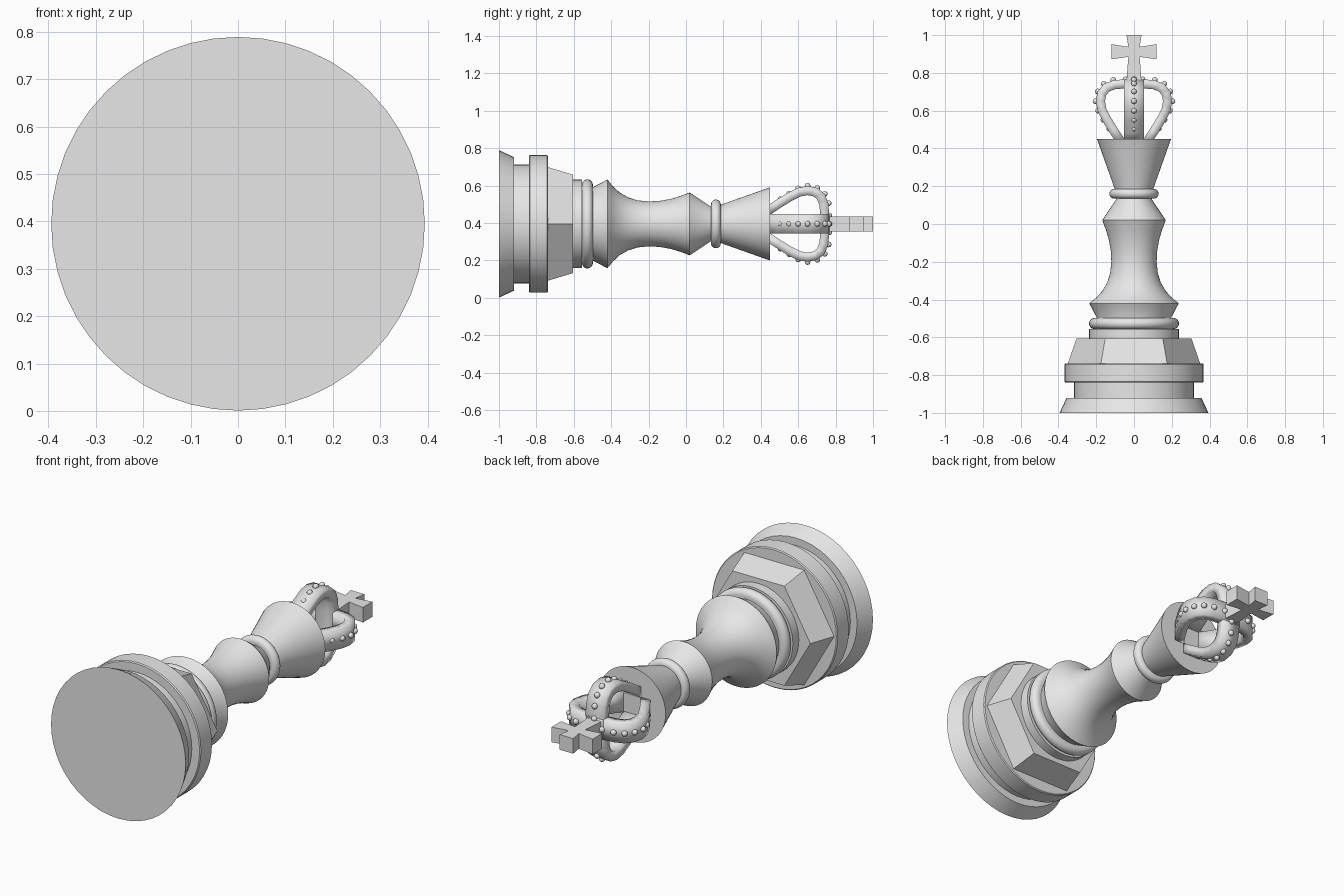
import bpy, bmesh, math
from mathutils import Matrix, Vector

cube = bpy.data.objects.get("Cube")
if cube:
    bpy.data.objects.remove(cube, do_unlink=True)

AXIS_Z = 0.395          # height of the long axis, which runs along y
LIFT = Matrix.Translation((0, 0, AXIS_Z))

grey = bpy.data.materials.new("plain_grey")
grey.use_nodes = True
grey.diffuse_color = (0.8, 0.8, 0.8, 1)
grey.node_tree.nodes["Principled BSDF"].inputs["Base Color"].default_value = (0.8, 0.8, 0.8, 1)


def finish(name, bm, smooth=True):
    bmesh.ops.recalc_face_normals(bm, faces=bm.faces)
    bm.transform(LIFT)
    mesh = bpy.data.meshes.new(name)
    bm.to_mesh(mesh)
    bm.free()
    mesh.materials.append(grey)
    ob = bpy.data.objects.new(name, mesh)
    bpy.context.collection.objects.link(ob)
    if smooth:
        bpy.ops.object.select_all(action='DESELECT')
        ob.select_set(True)
        bpy.context.view_layer.objects.active = ob
        bpy.ops.object.shade_smooth_by_angle(angle=math.radians(30))
    return ob


def lathe(name, profile, sides=48, smooth=True):
    """Closed solid of revolution about y from (y, radius) pairs."""
    bm = bmesh.new()
    rings = []
    for y, r in profile:
        angles = [2 * math.pi * i / sides for i in range(sides)]
        rings.append([bm.verts.new((r * math.cos(a), y, r * math.sin(a))) for a in angles])
    for a, b in zip(rings, rings[1:]):
        for i in range(sides):
            j = (i + 1) % sides
            bm.faces.new((a[i], a[j], b[j], b[i]))
    bm.faces.new(rings[0])
    bm.faces.new(rings[-1])
    return finish(name, bm, smooth)


def bead_ring(name, y, outer, thick):
    """Rounded ring with its middle at y."""
    pts = []
    for i in range(13):
        a = math.pi * i / 12
        pts.append((y - thick * math.cos(a), outer - thick + thick * math.sin(a)))
    return lathe(name, pts)


# Base
lathe("base_foot", [(-1, 0.394), (-0.92, 0.357)])
lathe("base_neck", [(-0.93, 0.318), (-0.83, 0.318)])
lathe("base_disc", [(-0.84, 0.363), (-0.835, 0.368), (-0.743, 0.368), (-0.738, 0.363)])
lathe("hexagonal_step", [(-0.74, 0.351), (-0.605, 0.304)], 6, False)
lathe("lower_collar", [(-0.61, 0.237), (-0.555, 0.237)])
bead_ring("lower_ring", -0.527, 0.238, 0.029)

# Body and head
lathe("body", [(-0.56, 0.195), (-0.5, 0.195), (-0.42, 0.237), (-0.39, 0.2), (-0.355, 0.168),
               (-0.31, 0.142), (-0.26, 0.126), (-0.2, 0.12), (-0.14, 0.123),
               (-0.08, 0.134), (-0.03, 0.149), (0.02, 0.168), (0.13, 0.095), (0.16, 0.09)])
bead_ring("upper_ring", 0.16, 0.13, 0.026)
lathe("head", [(0.15, 0.095), (0.185, 0.102), (0.45, 0.196)])

# Crown: two crossing bands
half = [(0.065, 0.43), (0.108, 0.495), (0.145, 0.555), (0.17, 0.605), (0.178, 0.65),
        (0.17, 0.692), (0.145, 0.722), (0.105, 0.737), (0.05, 0.742)]
path = half + [(-x, y) for x, y in reversed(half)]
for name, turn in (("crown_band_side", 0), ("crown_band_upright", math.pi / 2)):
    bm = bmesh.new()
    rows = [[bm.verts.new((x, y, w)) for w in (-0.052, 0.052)] for x, y in path]
    for a, b in zip(rows, rows[1:]):
        bm.faces.new((a[0], a[1], b[1], b[0]))
    bm.transform(Matrix.Rotation(turn, 4, 'Y'))
    band = finish(name, bm)
    solid = band.modifiers.new("thickness", 'SOLIDIFY')
    solid.thickness = 0.048
    solid.offset = 0
    solid.use_even_offset = True

# Beads along the four half bands
beads = [(0.132, 0.505), (0.162, 0.552), (0.19, 0.6), (0.204, 0.65),
         (0.192, 0.702), (0.16, 0.742), (0.11, 0.763), (0.045, 0.766)]
bm = bmesh.new()
for quarter in range(4):
    turn = Matrix.Rotation(quarter * math.pi / 2, 4, 'Y')
    for x, y in beads:
        place = Matrix.Translation(turn @ Vector((x, y, 0)))
        bmesh.ops.create_uvsphere(bm, u_segments=12, v_segments=8, radius=0.015, matrix=place)
finish("crown_beads", bm)

# Cross with flared arms
side = [(0.04, 0.75), (0.03, 0.885), (0.12, 0.872), (0.12, 0.952), (0.03, 0.938), (0.04, 1.0)]
outline = side + [(-x, y) for x, y in reversed(side)]
bm = bmesh.new()
face = bm.faces.new([bm.verts.new((x, y, -0.04)) for x, y in outline])
grown = bmesh.ops.extrude_face_region(bm, geom=[face])
bmesh.ops.translate(bm, vec=(0, 0, 0.08), verts=[v for v in grown["geom"] if isinstance(v, bmesh.types.BMVert)])
finish("cross", bm, False)
